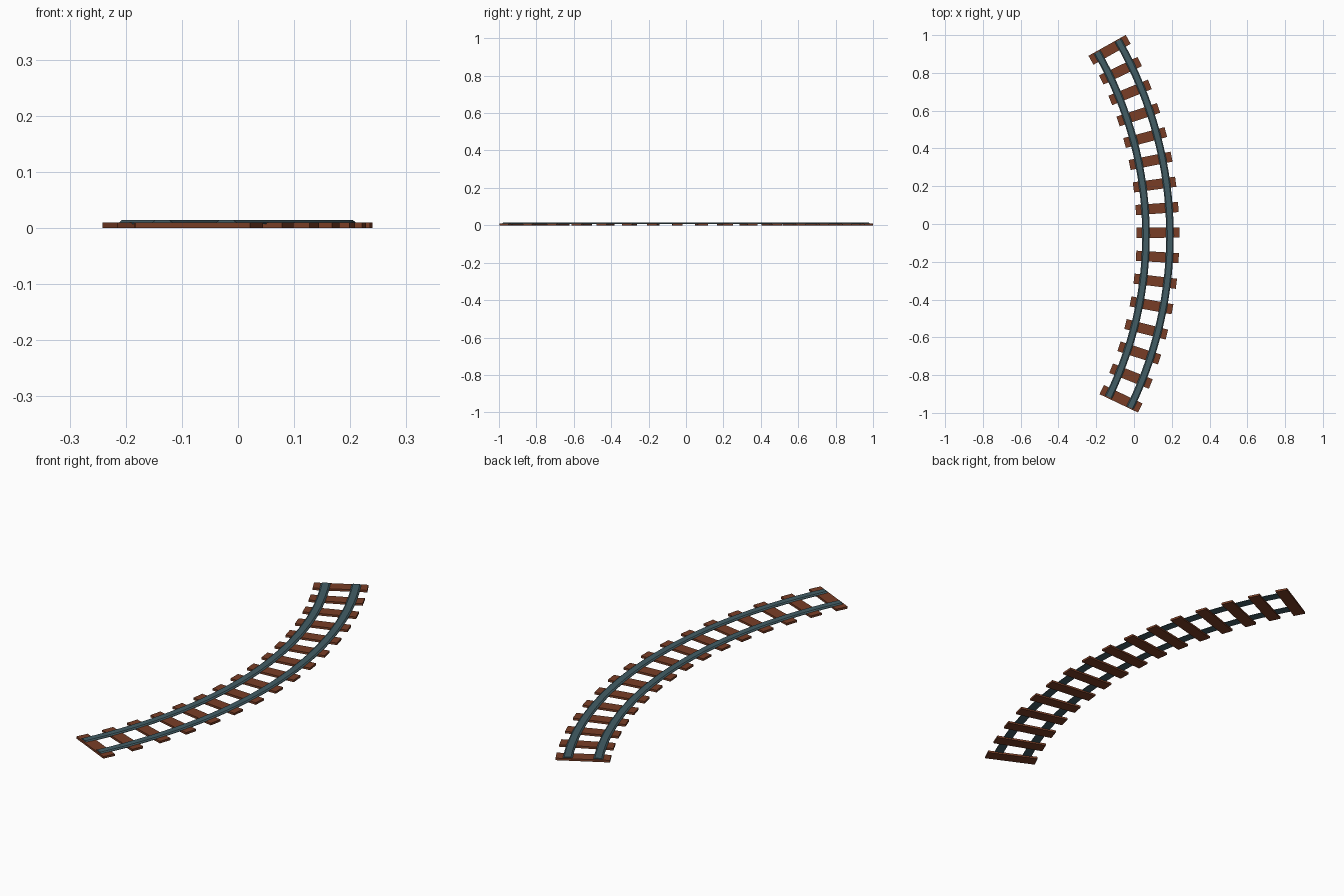
import bpy, bmesh
from math import sin, cos, radians

if "Cube" in bpy.data.objects:
    bpy.data.objects.remove(bpy.data.objects["Cube"])

R, CX, CY = 2.01, 0.127 - 2.01, -0.06     # track centre line arc
A0, A1, TIES = -25.5, 29.25, 16


def material(name, col):
    m = bpy.data.materials.new(name)
    m.diffuse_color = (*col, 1)
    m.use_nodes = True
    m.node_tree.nodes["Principled BSDF"].inputs["Base Color"].default_value = m.diffuse_color
    return m


wood = material("wood", (0.19, 0.048, 0.019))
steel = material("steel", (0.055, 0.11, 0.13))


def arc_point(r, a, z):
    return (CX + r * cos(a), CY + r * sin(a), z)


def make_object(name, bm, mat):
    bmesh.ops.recalc_face_normals(bm, faces=bm.faces)
    me = bpy.data.meshes.new(name)
    bm.to_mesh(me)
    bm.free()
    me.materials.append(mat)
    ob = bpy.data.objects.new(name, me)
    bpy.context.collection.objects.link(ob)
    return ob


# Wooden sleepers, laid radially along the arc
for i in range(TIES):
    u = 2 * i / (TIES - 1) - 1
    a = radians(A0 + (A1 - A0) * i / (TIES - 1) + 0.35 * (1 - u * u))
    bm = bmesh.new()
    bmesh.ops.create_cube(bm, size=1)
    for v in bm.verts:
        v.co.x *= 0.226
        v.co.y *= 0.054
        v.co.z = (v.co.z + 0.5) * 0.0095
    sleeper = make_object(f"sleeper_{i + 1}", bm, wood)
    sleeper.location = arc_point(R, a, 0)
    sleeper.rotation_euler.z = a


# Steel rails: tapered section swept along the arc
def rail(name, r, segs=30):
    section = [(-0.020, 0.007), (0.020, 0.007), (0.020, 0.0095),
               (0.014, 0.014), (-0.014, 0.014), (-0.020, 0.0095)]
    start, end = radians(A0 - 0.6), radians(A1 + 0.6)
    bm = bmesh.new()
    rings = []
    for k in range(segs + 1):
        a = start + (end - start) * k / segs
        rings.append([bm.verts.new(arc_point(r + x, a, z)) for x, z in section])
    n = len(section)
    for p, q in zip(rings, rings[1:]):
        for j in range(n):
            bm.faces.new((p[j], p[(j + 1) % n], q[(j + 1) % n], q[j]))
    bm.faces.new(rings[0])
    bm.faces.new(rings[-1])
    make_object(name, bm, steel)


rail("inner_rail", R - 0.0635)
rail("outer_rail", R + 0.0635)
